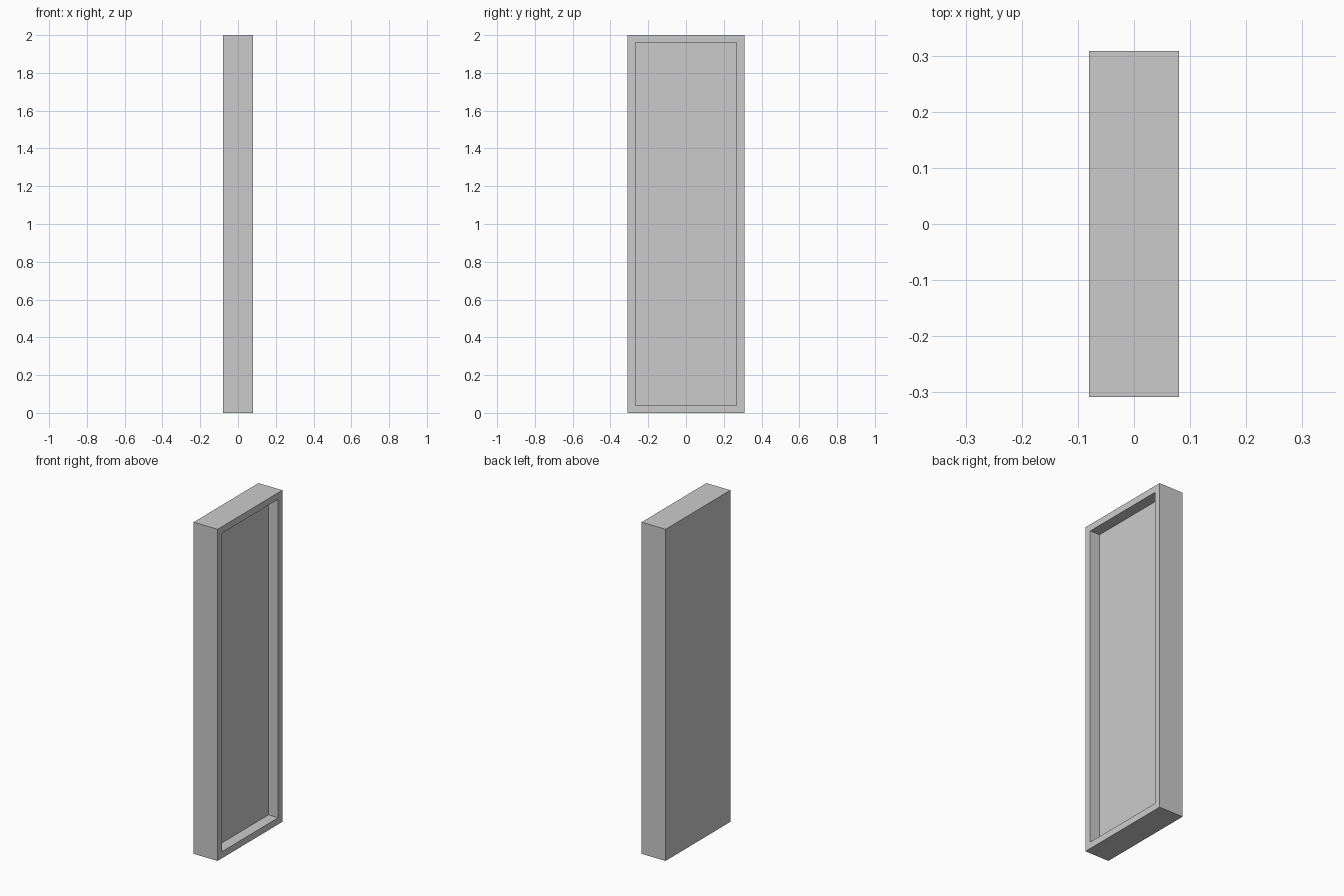
import bpy, bmesh
from mathutils import Vector, Matrix

if "Cube" in bpy.data.objects:
    bpy.data.objects.remove(bpy.data.objects["Cube"])

THICK, WIDTH, HEIGHT = 0.16, 0.617, 2.0
RIM, DEPTH = 0.04, 0.065

# Solid slab standing on the ground
bm = bmesh.new()
bmesh.ops.create_cube(bm, size=1.0, matrix=Matrix.Translation((0, 0, HEIGHT / 2))
                      @ Matrix.Diagonal((THICK, WIDTH, HEIGHT, 1)))

# Inset the +x face to leave a rim, then extrude it inwards as a straight recess
bm.normal_update()
face = max(bm.faces, key=lambda f: f.normal.x)
bmesh.ops.inset_region(bm, faces=[face], thickness=RIM, use_even_offset=True)
panel = bmesh.ops.extrude_discrete_faces(bm, faces=[face])["faces"][0]
bmesh.ops.translate(bm, verts=panel.verts, vec=Vector((-DEPTH, 0, 0)))
bmesh.ops.recalc_face_normals(bm, faces=bm.faces)

mesh = bpy.data.meshes.new("recessed_panel")
bm.to_mesh(mesh)
bm.free()
bpy.context.collection.objects.link(bpy.data.objects.new("recessed_panel", mesh))
